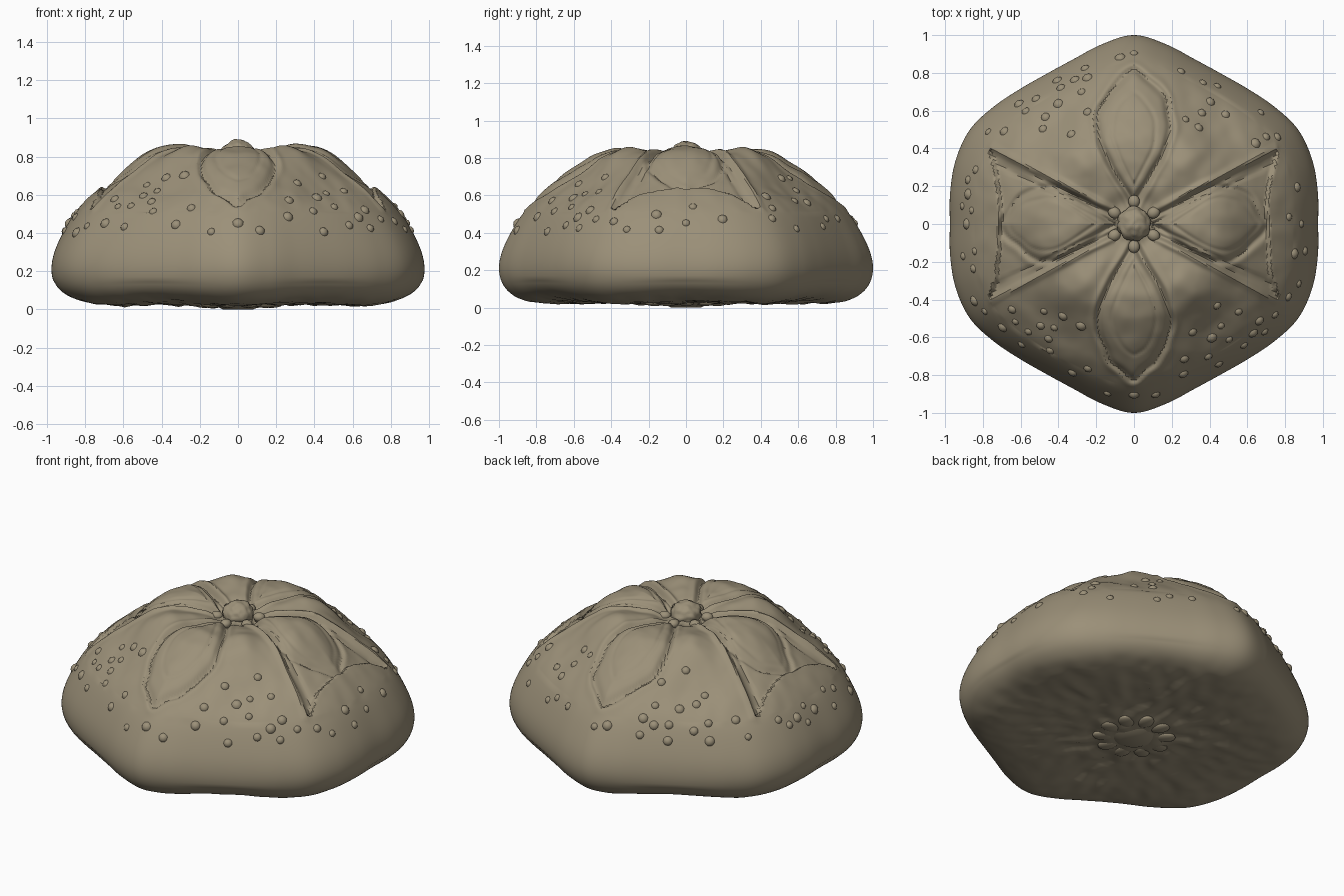
import bpy, bmesh, math, random
from math import sin, cos, exp, pi, hypot, atan2
from mathutils import Vector, Matrix, noise, kdtree

random.seed(4)
cube = bpy.data.objects.get("Cube")
if cube:
    bpy.data.objects.remove(cube, do_unlink=True)

mat = bpy.data.materials.new("fossil tan")
mat.use_nodes = True
COLOUR = (0.33, 0.28, 0.19, 1)
mat.diffuse_color = COLOUR
bsdf = mat.node_tree.nodes["Principled BSDF"]
bsdf.inputs["Base Color"].default_value = COLOUR
bsdf.inputs["Roughness"].default_value = 0.8


def spline(pts, i, t):
    """Smooth curve through pts, on the span from point i to i + 1."""
    n = len(pts) - 1
    a, b, c, d = (Vector(pts[min(max(k, 0), n)]) for k in (i - 1, i, i + 1, i + 2))
    return b + (c - a) * t / 2 + (2 * a - 5 * b + 4 * c - d) * t * t / 2 \
        + (3 * b - a - 3 * c + d) * t ** 3 / 2


def finish(bm, name, angle=40):
    me = bpy.data.meshes.new(name)
    bmesh.ops.recalc_face_normals(bm, faces=bm.faces)
    bm.to_mesh(me)
    bm.free()
    ob = bpy.data.objects.new(name, me)
    bpy.context.collection.objects.link(ob)
    me.materials.append(mat)
    bpy.ops.object.select_all(action='DESELECT')
    ob.select_set(True)
    bpy.context.view_layer.objects.active = ob
    bpy.ops.object.shade_smooth_by_angle(angle=math.radians(angle))


# Six-sided outline: radius every ten degrees over one quarter
OUTLINE = [(r, 0) for r in (.975, .988, 1.003, 1.002, .968, .935, .92, .93, .967, 1.0)]
# Side profile: fraction of outline radius, height
PROFILE = [(0, .81), (.1, .81), (.2, .82), (.3, .827), (.41, .826), (.51, .797),
           (.61, .735), (.71, .665), (.8, .592), (.88, .505), (.94, .405), (.985, .3),
           (1, .21), (.985, .135), (.945, .08), (.88, .042), (.78, .024),
           (.6, .026), (.4, .034), (.25, .03), (.14, .015), (0, .012)]


def outline(th):
    q = math.degrees(atan2(abs(sin(th)), abs(cos(th)))) / 10
    i = min(int(q), 8)
    pts = [OUTLINE[1]] + OUTLINE + [OUTLINE[8]]
    return spline(pts, i + 1, q - i)[0]


def gauss(v, width):
    return exp(-(v / width) ** 2)


class Lens:
    """Petal outline, narrow at the centre and rounded at the tip."""

    def __init__(self, start, tip, width):
        self.start, self.tip, self.width = start, tip, width
        count = 240
        self.rim = kdtree.KDTree(count + 1)
        for k in range(count + 1):
            along = start + (tip - start) * (1 - cos(pi * k / count)) / 2
            self.rim.insert((along, self.half(along), 0), k)
        self.rim.balance()

    def half(self, along):
        t = (along - self.start) / (self.tip - self.start)
        return self.width * max(0, sin(pi * t ** 1.35)) ** .8 if 0 < t < 1 else 0

    def inward(self, along, across):
        """Distance to the rim, positive inside the petal."""
        d = self.rim.find((along, across, 0))[2]
        return d if across < self.half(along) else -d


LONG_PETAL = Lens(.1, .82, .19), Lens(.2, .7, .115)
SIDE_PETAL = Lens(.1, .7, .195), Lens(.2, .66, .14)


def petal(lenses, along, across, dome, groove):
    """Domed petal with a sunk rim and a fine inner line."""
    outer, inner = lenses
    d = outer.inward(along, across)
    h = -groove * gauss(d, .016) + .4 * groove * gauss(d + .03, .018)
    if d > 0:
        h += dome * (1 - (1 - min(1, d / .15)) ** 2)
    return h - .006 * gauss(inner.inward(along, across), .01)


def relief(x, y):
    """Height of the carving over the smooth dome."""
    wob = .012 * noise.noise(Vector((x * 9, y * 9, 2)))
    ax, ay = abs(x) + wob, abs(y) + wob
    r = hypot(x, y)
    h = 0
    if ax < .3 and ay < .92:
        h += petal(LONG_PETAL, ay, ax, .022, .02)
    # fan-shaped hollow around each side petal
    edge = .715 + .045 * (ay / .38) ** 2
    side = .04 + .325 * (ax - .1) / .64
    inside = min(edge - ax, (side - ay) * .9)
    if ax > .1 and inside > -.08:
        h -= .032 * min(1, max(0, inside / .02)) * min(1, max(0, (ax - .3) / .3))
        if ax < edge:
            h -= .024 * gauss(side - ay, .016)
            h += .012 * gauss(side - ay + .034, .018)
            h -= .01 * gauss(side - ay - .04, .012)
            h += petal(SIDE_PETAL, ax, ay, .04, .012)
    # lobes between the petals, each ending in a shallow dip
    ang = atan2(abs(y), abs(x)) - math.radians(51)
    h += .034 * gauss(ang, .2) * gauss(r - .43, .15)
    h -= .028 * gauss(ang, .25) * gauss(r - .68, .1)
    # sunk collar round the crown
    return h - .02 * gauss(r - .12, .05)


def surface(th, i, t):
    f, z = spline(PROFILE, i, t)
    f = max(f, 0)
    r = f * (.95 + (outline(th) - .95) * min(1, f * f if i < 12 else f))
    x, y = r * cos(th), r * sin(th)
    if i < 9:
        z += relief(x, y)
        z += .006 * noise.noise(Vector((x * 12, y * 12, 0)))
    elif i > 12:
        # underside: scalloped rim and rough floor
        z += .011 * (1 + cos(6 * th)) * gauss(f - .85, .15)
        z += .02 * noise.noise(Vector((x * 11, y * 11, 5))) * min(1, max(0, .95 - f) * 3)
    return Vector((x, y, max(z, .004)))


# Main shell
SEG = 336
bm = bmesh.new()
rings = []
for i in range(len(PROFILE) - 1):
    steps = 11 if i < 9 else 4
    for k in range(steps):
        if i + k:
            rings.append([bm.verts.new(surface(2 * pi * s / SEG, i, k / steps))
                          for s in range(SEG)])
for a, b in zip(rings, rings[1:]):
    for s in range(SEG):
        n = (s + 1) % SEG
        bm.faces.new((a[s], a[n], b[n], b[s]))
for ring, z in ((rings[0], .8), (rings[-1], .01)):
    mid = bm.verts.new((0, 0, z))
    for s in range(SEG):
        bm.faces.new((ring[s], ring[(s + 1) % SEG], mid))
finish(bm, "shell", 35)


def blob(bm, loc, size, th=0, detail=2):
    m = Matrix.Translation(loc) @ Matrix.Rotation(th, 4, 'Z') @ Matrix.Diagonal((*size, 1))
    return bmesh.ops.create_icosphere(bm, subdivisions=detail, radius=1, matrix=m)["verts"]


# Wart-like bumps half sunk into the shoulder
bm = bmesh.new()
spots = [(k * pi / 2, 9, .5) for k in range(4)]
while len(spots) < 80:
    th = random.uniform(0, 2 * pi)
    i, t = random.choice((6, 7, 8, 9, 9)), random.random()
    p = surface(th, i, t)
    in_fan = abs(p.x) < .8 and abs(p.y) < .42
    in_petal = abs(p.x) < .24 and abs(p.y) < .88
    crowded = any((surface(*s) - p).length < .07 for s in spots)
    if not (in_fan or in_petal or crowded):
        spots.append((th, i, t))
for th, i, t in spots:
    s = random.uniform(.022, .034)
    out = Vector((cos(th), sin(th), 1)).normalized()
    blob(bm, surface(th, i, t) - out * s * .5, (s, s, s), th)
finish(bm, "shoulder_bumps")

# Crown knob with a collar of beads
bm = bmesh.new()
for v in blob(bm, (0, 0, .815), (.088, .088, .072), detail=4):
    v.co += (v.co - Vector((0, 0, .815))) * .12 * noise.noise(v.co * 35)
finish(bm, "crown_knob")
bm = bmesh.new()
for k in range(6):
    th = pi / 6 + k * pi / 3
    blob(bm, (.12 * cos(th), .12 * sin(th), .795), (.034, .03, .026), th, 3)
finish(bm, "crown_beads")

# Mouth plate below, ringed by lobes
bm = bmesh.new()
m = Matrix.Translation((0, 0, .012))
bmesh.ops.create_cone(bm, cap_ends=True, segments=24, radius1=.08, radius2=.125,
                      depth=.024, matrix=m)
finish(bm, "mouth_plate")
bm = bmesh.new()
for k in range(10):
    th = k * pi / 5
    blob(bm, (.175 * cos(th), .175 * sin(th), .028), (.06, .045, .02), th, 3)
finish(bm, "mouth_lobes")
